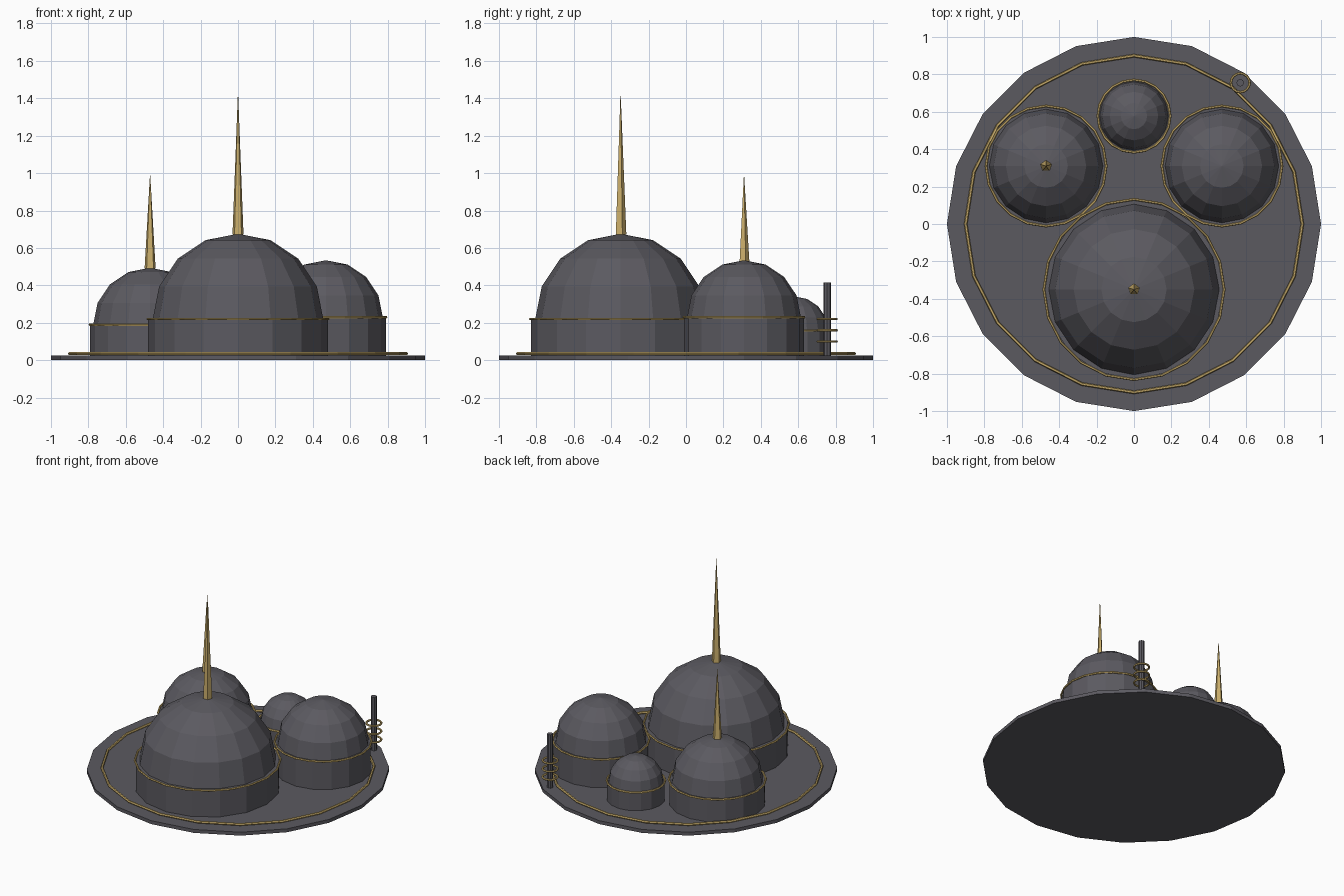
import bpy
import math

if "Cube" in bpy.data.objects:
    bpy.data.objects.remove(bpy.data.objects["Cube"])


def material(name, rgb):
    m = bpy.data.materials.new(name)
    m.diffuse_color = (*rgb, 1.0)
    m.use_nodes = True
    m.node_tree.nodes["Principled BSDF"].inputs["Base Color"].default_value = m.diffuse_color
    return m


GREY = material("dark grey", (0.105, 0.102, 0.118))
GOLD = material("gold", (0.60, 0.43, 0.15))
BASE_TOP = 0.025


def finish(name, mat):
    o = bpy.context.object
    o.name = name
    o.data.materials.append(mat)
    return o


def cylinder(name, x, y, z0, z1, r, sides, mat):
    bpy.ops.mesh.primitive_cylinder_add(vertices=sides, radius=r, depth=z1 - z0,
                                        location=(x, y, (z0 + z1) / 2))
    return finish(name, mat)


def ring(name, x, y, z, r, minor, sides):
    bpy.ops.mesh.primitive_torus_add(major_segments=sides, minor_segments=6,
                                     major_radius=r, minor_radius=minor,
                                     location=(x, y, z))
    return finish(name, GOLD)


def domed_hall(name, x, y, r, wall_top, spire):
    # drum wall, faceted dome, gold band and optional five-sided spire
    cylinder(name + "_drum", x, y, BASE_TOP, wall_top, r, 16, GREY)
    dome_r = r * 0.95
    bpy.ops.mesh.primitive_uv_sphere_add(segments=16, ring_count=8, radius=dome_r,
                                         location=(x, y, wall_top))
    dome = finish(name + "_dome", GREY)
    # keep only the upper half of the sphere
    import bmesh
    bm = bmesh.new()
    bm.from_mesh(dome.data)
    low = [v for v in bm.verts if v.co.z < -1e-4]
    bmesh.ops.delete(bm, geom=low, context='VERTS')
    bm.to_mesh(dome.data)
    bm.free()
    ring(name + "_band", x, y, wall_top, r * 1.005, 0.007, 20)
    if spire:
        h = r * 1.6
        bpy.ops.mesh.primitive_cone_add(vertices=5, radius1=0.031, radius2=0.0, depth=h,
                                        location=(x, y, wall_top + dome_r + h / 2 - 0.003))
        finish(name + "_spire", GOLD)


# round base plate with gold trim
cylinder("base_plate", 0, 0, 0, BASE_TOP, 1.0, 20, GREY)
ring("base_trim", 0, 0, 0.035, 0.90, 0.009, 20)

# four domed halls
domed_hall("main_hall", 0, -0.35, 0.48, 0.22, True)
domed_hall("left_hall", -0.47, 0.31, 0.32, 0.19, True)
domed_hall("right_hall", 0.47, 0.31, 0.32, 0.23, False)
domed_hall("small_hall", 0, 0.577, 0.193, 0.158, False)

# ringed mast at the back right
MX, MY = 0.568, 0.755
cylinder("mast", MX, MY, BASE_TOP, 0.415, 0.02, 8, GREY)
for i in range(3):
    ring(f"mast_ring_{i + 1}", MX, MY, 0.10 + 0.06 * i, 0.05, 0.007, 16)
